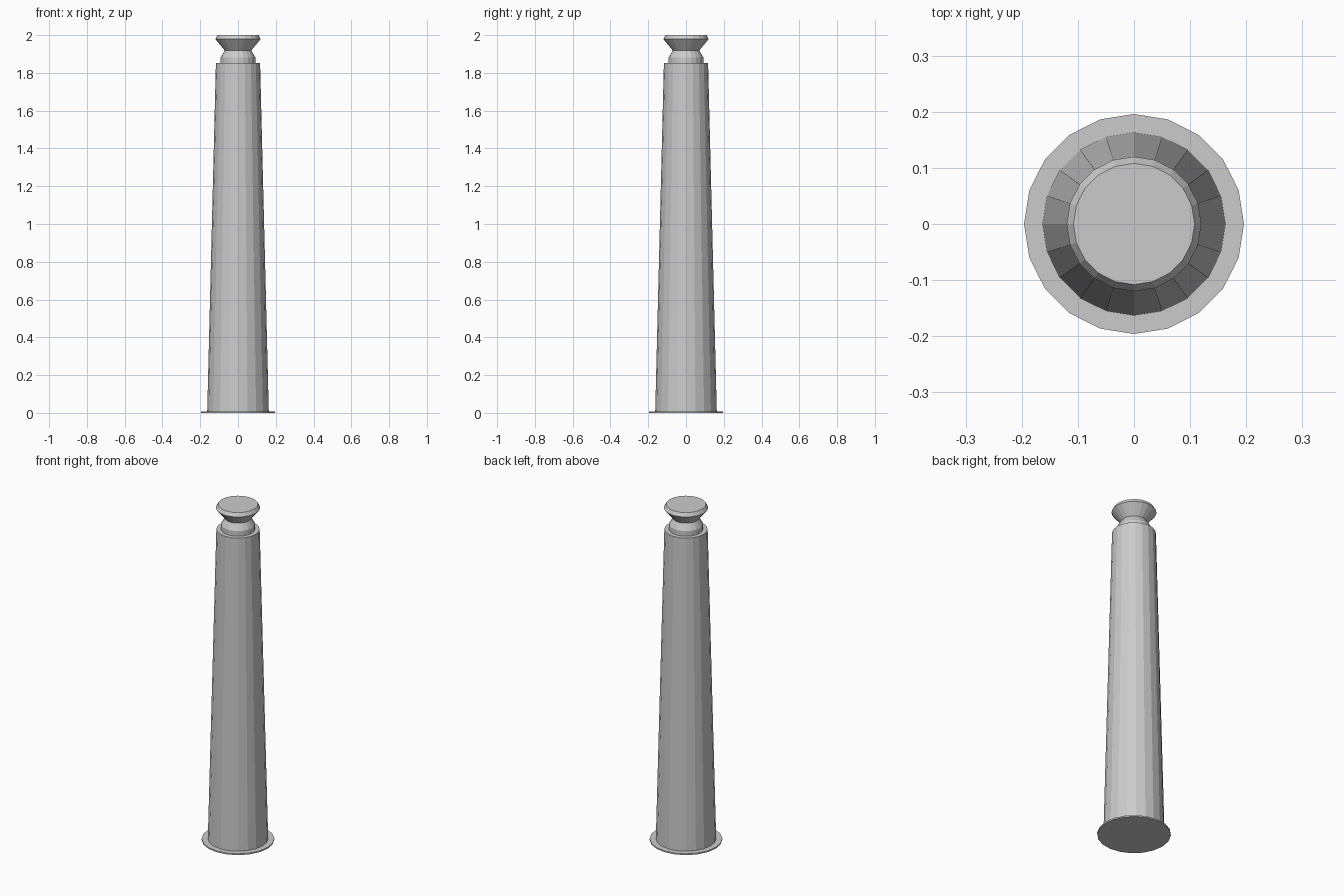
import bpy, bmesh, math

if "Cube" in bpy.data.objects:
    bpy.data.objects.remove(bpy.data.objects["Cube"])

SIDES = 20

def lathe(name, profile):
    """Revolve (radius, height) points into a closed, flat-faced solid."""
    bm = bmesh.new()
    rings = [[bm.verts.new((r * math.cos(2 * math.pi * i / SIDES),
                            r * math.sin(2 * math.pi * i / SIDES), z))
              for i in range(SIDES)] for r, z in profile]
    for low, high in zip(rings, rings[1:]):
        for i in range(SIDES):
            j = (i + 1) % SIDES
            bm.faces.new((low[i], low[j], high[j], high[i]))
    bm.faces.new(rings[0][::-1])
    bm.faces.new(rings[-1])
    mesh = bpy.data.meshes.new(name)
    bm.to_mesh(mesh)
    bm.free()
    obj = bpy.data.objects.new(name, mesh)
    bpy.context.collection.objects.link(obj)
    return obj

# thin foot flange
lathe("base_flange", [(0.196, 0), (0.196, 0.008)])
# tall tapered post
lathe("tapered_post", [(0.163, 0.008), (0.117, 1.852)])
# neck and flared cap
lathe("neck_and_cap", [(0.092, 1.852), (0.092, 1.882), (0.07, 1.919),
                       (0.12, 1.979), (0.108, 2.0)])
